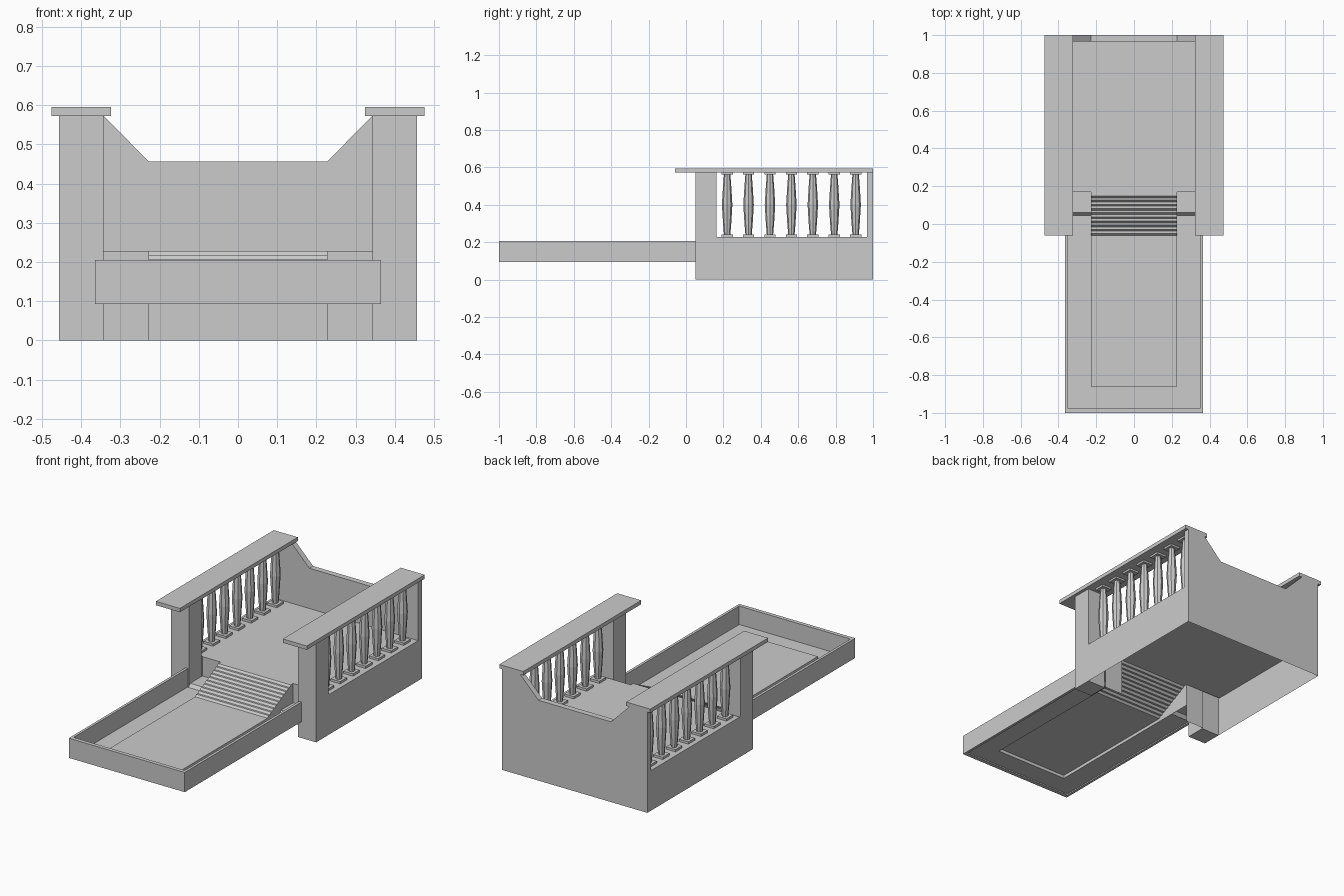
import bpy, bmesh

if "Cube" in bpy.data.objects:
    bpy.data.objects.remove(bpy.data.objects["Cube"])

XO, XI, XS = 0.457, 0.343, 0.228      # outer wall, inner wall, stair half width
DECK, TOP = 0.228, 0.573
FLOOR, PANEL, STEPS = 0.10, 0.118, 10


def finish(name, bm):
    me = bpy.data.meshes.new(name)
    bm.to_mesh(me)
    bm.free()
    ob = bpy.data.objects.new(name, me)
    bpy.context.collection.objects.link(ob)
    return ob


def add_box(bm, x0, x1, y0, y1, z0, z1):
    vs = bmesh.ops.create_cube(bm, size=1)['verts']
    for v in vs:
        v.co = (x1 if v.co.x > 0 else x0, y1 if v.co.y > 0 else y0, z1 if v.co.z > 0 else z0)


def box(name, *b):
    bm = bmesh.new()
    add_box(bm, *b)
    return finish(name, bm)


def add_face(bm, pts):
    return bm.faces.new([bm.verts.new(p) for p in pts])


def sheet(name, *faces):
    bm = bmesh.new()
    for pts in faces:
        add_face(bm, pts)
    return finish(name, bm)


def flat(x0, x1, y0, y1, z0, z1=None):
    z1 = z0 if z1 is None else z1
    return [(x0, y0, z0), (x1, y0, z0), (x1, y1, z1), (x0, y1, z1)]


# Deck and the thin hollow base below it
sheet("deck", flat(-XS, XS, 0.16, 0.97, DECK), flat(-XO, -XS, 0.17, 0.97, DECK),
      flat(XS, XO, 0.17, 0.97, DECK))
sheet("base_back", [(XO, 1, 0), (-XO, 1, 0), (-XO, 1, DECK), (XO, 1, DECK)])

# Back wall with dipped top
bm = bmesh.new()
prof = [(-XO, DECK), (XO, DECK), (XO, TOP), (XI, TOP), (XS, 0.457),
        (-XS, 0.457), (-XI, TOP), (-XO, TOP)]
f = add_face(bm, [(x, 0.967, z) for x, z in prof])
r = bmesh.ops.extrude_face_region(bm, geom=[f])
for v in r['geom']:
    if isinstance(v, bmesh.types.BMVert):
        v.co.y = 1
bmesh.ops.recalc_face_normals(bm, faces=bm.faces)
finish("back_wall", bm)

# Left and right sides
for s, side in ((-1, "left"), (1, "right")):
    def sx(a, b):
        return (a, b) if s > 0 else (-b, -a)
    wall = [(s * XO, 0.16, 0), (s * XO, 1, 0), (s * XO, 1, DECK), (s * XO, 0.16, DECK)]
    sheet(side + "_base_side", wall if s > 0 else wall[::-1])
    box(side + "_pillar", *sx(XI, XO), 0.05, 0.163, 0, TOP)
    box(side + "_handrail", *sx(0.324, 0.475), -0.06, 1, TOP, 0.595)

    # Niche beside the stairs: back panel, sloped lip, floor
    a, b = sx(XS, XI)
    sheet(side + "_niche",
          [(a, 0.17, 0), (b, 0.17, 0), (b, 0.17, DECK), (a, 0.17, DECK)],
          flat(a, b, 0.045, 0.06, FLOOR, 0.118), flat(a, b, 0.06, 0.17, 0.118))

    # Turned balusters with square end plates
    bm = bmesh.new()
    spin = [(0.241, 0.017), (0.30, 0.022), (0.40, 0.028), (0.50, 0.022), (0.562, 0.017)]
    for i in range(7):
        y, x = 0.22 + 0.1145 * i, s * 0.4
        add_box(bm, x - .03, x + .03, y - .03, y + .03, DECK, 0.241)
        add_box(bm, x - .03, x + .03, y - .03, y + .03, 0.562, TOP)
        for (z0, r0), (z1, r1) in zip(spin, spin[1:]):
            vs = bmesh.ops.create_cone(bm, cap_ends=False, segments=8, radius1=r0,
                                       radius2=r1, depth=z1 - z0)['verts']
            bmesh.ops.translate(bm, verts=vs, vec=(x, y, (z0 + z1) / 2))
    bmesh.ops.remove_doubles(bm, verts=bm.verts, dist=1e-5)
    finish(side + "_balusters", bm)

    # Basin side wall and floor border
    box(side + "_basin_wall", *sx(0.35, 0.365), -1, 0.05, 0.093, 0.205)
    sheet(side + "_basin_floor", flat(*sx(XS, 0.352), -0.98, 0.045, FLOOR))

box("front_basin_wall", -0.352, 0.352, -1, -0.978, 0.093, 0.205)
sheet("front_basin_floor", flat(-XS, XS, -0.98, -0.86, FLOOR))

# Raised basin panel running into the stairs, open underneath
path = [(-0.86, FLOOR), (-0.86, PANEL)]
rise, run = (DECK - PANEL) / STEPS, 0.22 / STEPS
for i in range(STEPS):
    y = -0.06 + i * run
    path += [(y, PANEL + i * rise), (y + 0.01, PANEL + (i + 1) * rise)]
path.append((0.17, DECK))
faces = [[(-XS, y0, z0), (XS, y0, z0), (XS, y1, z1), (-XS, y1, z1)]
         for (y0, z0), (y1, z1) in zip(path, path[1:])]
cheek = path + [(0.17, FLOOR)]
faces.append([(-XS, y, z) for y, z in cheek])
faces.append([(XS, y, z) for y, z in reversed(cheek)])
faces[-1].reverse()
faces[-2].reverse()
bm = bmesh.new()
for pts in faces:
    add_face(bm, pts)
for fc in bm.faces:
    fc.normal_update()
    if fc.normal.z < -0.01 or (abs(fc.normal.x) > 0.5 and
                               fc.normal.x * fc.verts[0].co.x < 0):
        fc.normal_flip()
bmesh.ops.remove_doubles(bm, verts=bm.verts, dist=1e-5)
finish("stairs_and_basin_panel", bm)
